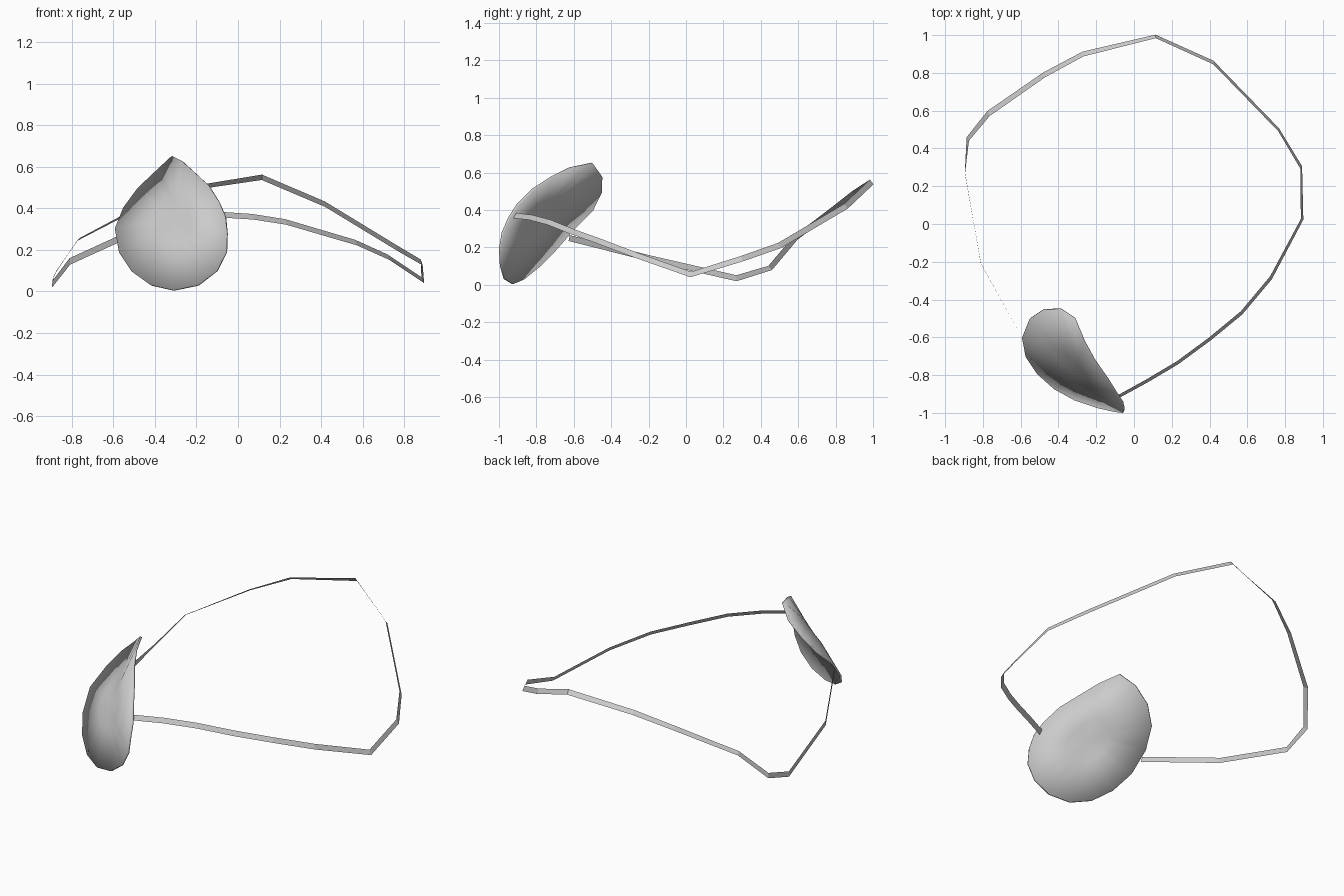
import bpy, bmesh, math
from mathutils import Vector

cube = bpy.data.objects.get("Cube")
if cube:
    bpy.data.objects.remove(cube, do_unlink=True)

grey = bpy.data.materials.new("light_grey")
grey.use_nodes = True
COLOUR = (0.6, 0.6, 0.6, 1.0)
grey.diffuse_color = COLOUR
grey.node_tree.nodes["Principled BSDF"].inputs["Base Color"].default_value = COLOUR


def finish(bm, name, smooth):
    mesh = bpy.data.meshes.new(name)
    bm.to_mesh(mesh)
    bm.free()
    mesh.materials.append(grey)
    for poly in mesh.polygons:
        poly.use_smooth = smooth
    obj = bpy.data.objects.new(name, mesh)
    bpy.context.collection.objects.link(obj)
    return obj


# Eye cover: a thin plate spanned from a bent rim, bowed away from the face
RIM = [(-0.315, -0.50, 0.65), (-0.39, -0.45, 0.58), (-0.48, -0.453, 0.495), (-0.55, -0.50, 0.40),
       (-0.59, -0.60, 0.30), (-0.57, -0.70, 0.185), (-0.51, -0.79, 0.095), (-0.42, -0.87, 0.03),
       (-0.31, -0.93, 0.005), (-0.19, -0.97, 0.03), (-0.10, -0.99, 0.10), (-0.055, -0.995, 0.19),
       (-0.052, -0.98, 0.28), (-0.06, -0.945, 0.36), (-0.09, -0.90, 0.43), (-0.14, -0.82, 0.51),
       (-0.21, -0.72, 0.575), (-0.265, -0.62, 0.625)]
rim = [Vector(p) for p in RIM]
out = Vector((-0.48, -0.72, 0.50)).normalized()
centre = sum(rim, Vector()) / len(rim)
centre -= out * centre.dot(out)
TOP = 0.895


def plate_point(p, r):
    h = p.dot(out)
    flat = p - out * h
    return centre + (flat - centre) * r + out * (TOP + (h - TOP) * r ** 2)


bm = bmesh.new()
apex = bm.verts.new(centre + out * TOP)
rings = [[bm.verts.new(plate_point(p, r)) for p in rim] for r in (0.35, 1.0)]
n = len(rim)
for i in range(n):
    j = (i + 1) % n
    bm.faces.new((apex, rings[0][i], rings[0][j]))
    for a, b in zip(rings, rings[1:]):
        bm.faces.new((a[i], b[i], b[j], a[j]))
bm.normal_update()
if sum((f.normal for f in bm.faces), Vector()).dot(out) < 0:
    bmesh.ops.reverse_faces(bm, faces=bm.faces[:])
cover = finish(bm, "eye_cover", True)
thick = cover.modifiers.new("thickness", 'SOLIDIFY')
thick.thickness = 0.012
thick.offset = 0

# Strap: a flat ribbon round the head; each entry is x, y, z and inward lean in degrees
PATH = [(-0.085, -0.915, 0.37, 30), (0.07, -0.83, 0.36, 32), (0.23, -0.735, 0.335, 32),
        (0.40, -0.61, 0.285, 32), (0.57, -0.47, 0.235, 32), (0.725, -0.285, 0.165, 30),
        (0.89, 0.025, 0.055, 25), (0.885, 0.30, 0.14, 22), (0.765, 0.50, 0.21, 22),
        (0.42, 0.855, 0.42, 28), (0.115, 0.993, 0.55, 35), (-0.27, 0.90, 0.49, 50),
        (-0.475, 0.79, 0.405, 55), (-0.77, 0.585, 0.25, 55), (-0.88, 0.45, 0.09, 30),
        (-0.895, 0.27, 0.035, 3), (-0.81, -0.21, 0.145, 0), (-0.58, -0.625, 0.25, 0)]
HALF_WIDTH = 0.016
pts = [Vector(p[:3]) for p in PATH]
bm = bmesh.new()
pairs = []
for i, p in enumerate(pts):
    before = (p - pts[i - 1]).normalized() if i else Vector()
    after = (pts[i + 1] - p).normalized() if i + 1 < len(pts) else Vector()
    along = (before + after).normalized()
    lean = math.radians(PATH[i][3])
    inward = Vector((-along.y, along.x, 0)).normalized()
    across = inward * math.sin(lean) + Vector((0, 0, math.cos(lean)))
    across = (across - along * across.dot(along)).normalized() * HALF_WIDTH
    pairs.append((bm.verts.new(p - across), bm.verts.new(p + across)))
for (a, b), (c, d) in zip(pairs, pairs[1:]):
    bm.faces.new((a, c, d, b))
finish(bm, "strap", False)
